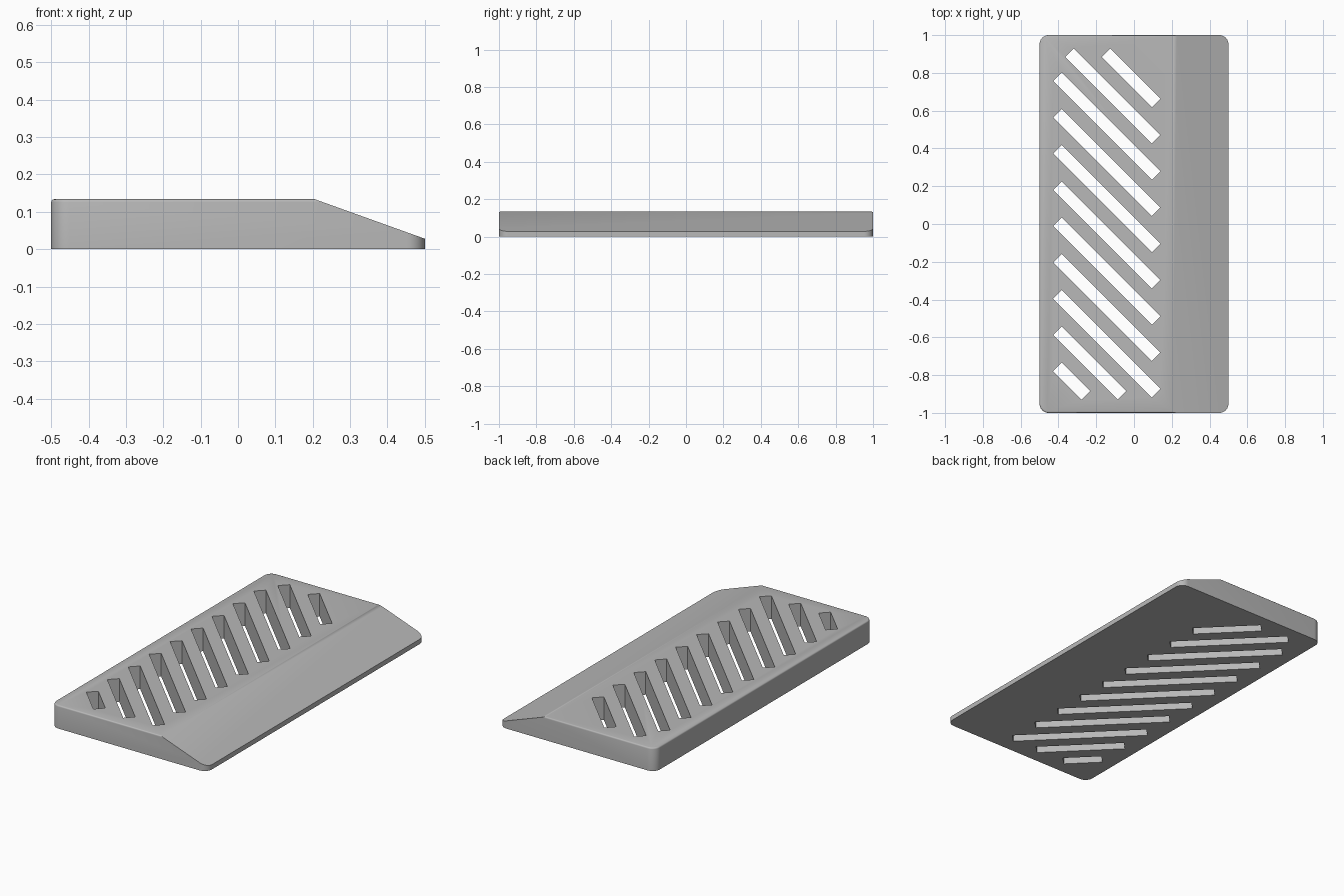
import bpy, bmesh, math
from mathutils import Matrix, Vector

HEIGHT, TOE, CREASE_X = 0.134, 0.028, 0.205
HALF_X, HALF_Y = 0.5, 1.0

cube = bpy.data.objects.get("Cube")
if cube:
    bpy.data.objects.remove(cube, do_unlink=True)

grey = bpy.data.materials.new("light_grey")
grey.use_nodes = True
colour = (0.48, 0.48, 0.48, 1)
grey.diffuse_color = colour
grey.node_tree.nodes["Principled BSDF"].inputs["Base Color"].default_value = colour


def make_object(name, bm):
    bmesh.ops.recalc_face_normals(bm, faces=bm.faces)
    mesh = bpy.data.meshes.new(name)
    bm.to_mesh(mesh)
    bm.free()
    mesh.materials.append(grey)
    obj = bpy.data.objects.new(name, mesh)
    bpy.context.collection.objects.link(obj)
    return obj


# Wedge-nosed slab: side profile swept along y
bm = bmesh.new()
profile = [(-HALF_X, 0), (HALF_X, 0), (HALF_X, TOE), (CREASE_X, HEIGHT), (-HALF_X, HEIGHT)]
side = bm.faces.new([bm.verts.new((x, -HALF_Y, z)) for x, z in profile])
swept = bmesh.ops.extrude_face_region(bm, geom=[side])["geom"]
bmesh.ops.translate(bm, vec=(0, 2 * HALF_Y, 0),
                    verts=[v for v in swept if isinstance(v, bmesh.types.BMVert)])
bmesh.ops.recalc_face_normals(bm, faces=bm.faces)

# Rounded upright corners
uprights = [e for e in bm.edges
            if abs((e.verts[0].co - e.verts[1].co).normalized().z) > 0.99]
bmesh.ops.bevel(bm, geom=uprights, offset=0.048, segments=10, profile=0.5, affect='EDGES')

# Small fillet around the flat top, leaving the crease crisp
bm.normal_update()
rim = [e for e in bm.edges
       if all(v.co.z > HEIGHT - 0.0001 for v in e.verts)
       and not all(v.co.x > CREASE_X - 0.001 for v in e.verts)]
bmesh.ops.bevel(bm, geom=rim, offset=0.008, segments=3, profile=0.5, affect='EDGES')
slab = make_object("vented_slab", bm)

# Diagonal slots, clipped to a rectangular vent area
bm = bmesh.new()
x_min, x_max, y_max = -0.405, 0.117, 0.907
for k in range(-8, 3):
    c = 0.374 + 0.192 * k
    x0, x1 = max(x_min, c - y_max), min(x_max, c + y_max)
    mid = (x0 + x1) / 2
    length = (x1 - x0) * math.sqrt(2)
    place = (Matrix.Translation((mid, c - mid, HEIGHT / 2))
             @ Matrix.Rotation(-math.pi / 4, 4, 'Z')
             @ Matrix.Diagonal(Vector((length, 0.064, 0.4, 1))))
    bmesh.ops.create_cube(bm, size=1, matrix=place)
cutter = make_object("slot_cutter", bm)
cutter.hide_render = True

cut = slab.modifiers.new("slots", 'BOOLEAN')
cut.operation, cut.solver, cut.object = 'DIFFERENCE', 'EXACT', cutter

bpy.ops.object.select_all(action='DESELECT')
slab.select_set(True)
bpy.context.view_layer.objects.active = slab
bpy.ops.object.modifier_apply(modifier=cut.name)
bpy.data.objects.remove(cutter, do_unlink=True)
bpy.ops.object.shade_smooth_by_angle(angle=math.radians(35))
